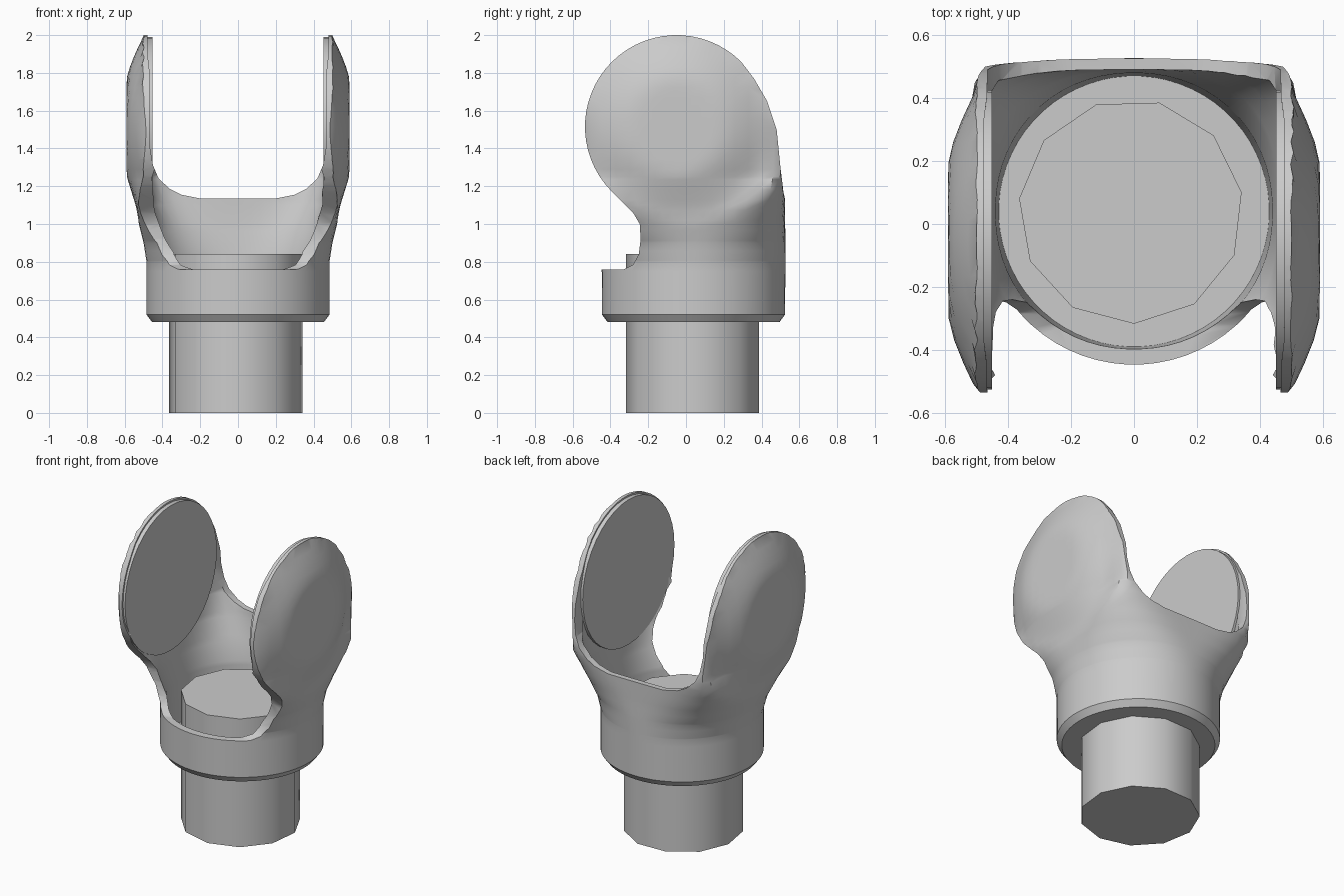
import bpy, bmesh, math
from mathutils import Matrix

if "Cube" in bpy.data.objects:
    bpy.data.objects.remove(bpy.data.objects["Cube"], do_unlink=True)

grey = bpy.data.materials.new("plain grey")
grey.use_nodes = True
GREY = (0.6, 0.6, 0.6, 1)
grey.diffuse_color = GREY
grey.node_tree.nodes["Principled BSDF"].inputs["Base Color"].default_value = GREY

EAR_Y, EAR_Z, EAR_R = -0.05, 1.515, 0.485


def finish(name, bm):
    bmesh.ops.recalc_face_normals(bm, faces=bm.faces)
    mesh = bpy.data.meshes.new(name)
    bm.to_mesh(mesh)
    bm.free()
    mesh.materials.append(grey)
    ob = bpy.data.objects.new(name, mesh)
    bpy.context.collection.objects.link(ob)
    return ob


def smooth(ob, degrees):
    bpy.ops.object.select_all(action='DESELECT')
    ob.select_set(True)
    bpy.context.view_layer.objects.active = ob
    bpy.ops.object.shade_smooth_by_angle(angle=math.radians(degrees))


def loft(name, keys, rings, limit=None, segments=64):
    """Stack of superellipses; each key is z, half width, half depth, centre y, power."""
    bm = bmesh.new()
    levels = [keys[0][0] + (keys[-1][0] - keys[0][0]) * i / rings for i in range(rings + 1)]
    levels = sorted(set(levels) | {k[0] for k in keys})
    loops = []
    for z in levels:
        lo, hi = next((p, q) for p, q in zip(keys, keys[1:]) if p[0] <= z <= q[0])
        f = (z - lo[0]) / (hi[0] - lo[0])
        a, b, cy, n = (p + (q - p) * f for p, q in zip(lo[1:], hi[1:]))
        loop = []
        for i in range(segments):
            t = math.tau * (i + 0.5) / segments
            c, s = math.cos(t), math.sin(t)
            r = (abs(c / a) ** n + abs(s / b) ** n) ** (-1 / n)
            x, y = r * c, cy + r * s
            if limit:
                x = math.copysign(min(abs(x), limit(y, z, a)), x)
            loop.append(bm.verts.new((x, y, z)))
        loops.append(loop)
    for p, q in zip(loops, loops[1:]):
        for i in range(segments):
            j = (i + 1) % segments
            bm.faces.new((p[i], p[j], q[j], q[i]))
    bm.faces.new(loops[0])
    bm.faces.new(loops[-1])
    return finish(name, bm)


def prism(name, outline, axis):
    """Outline extruded right through the model along x or y."""
    bm = bmesh.new()
    place = (lambda u, v: (-1, u, v)) if axis == 'x' else (lambda u, v: (u, -1, v))
    face = bm.faces.new([bm.verts.new(place(u, v)) for u, v in outline])
    new = bmesh.ops.extrude_face_region(bm, geom=[face])['geom']
    bmesh.ops.translate(bm, verts=[v for v in new if isinstance(v, bmesh.types.BMVert)],
                        vec=(2, 0, 0) if axis == 'x' else (0, 2, 0))
    return finish(name, bm)


def cut(ob, cutter, operation):
    mod = ob.modifiers.new("cut", 'BOOLEAN')
    mod.object, mod.operation, mod.solver = cutter, operation, 'EXACT'
    bpy.context.view_layer.objects.active = ob
    bpy.ops.object.modifier_apply(modifier=mod.name)
    cutter.hide_render = True
    bpy.data.objects.remove(cutter, do_unlink=True)


def cylinder(name, radius, depth, segments, matrix):
    bm = bmesh.new()
    bmesh.ops.create_cone(bm, cap_ends=True, segments=segments, radius1=radius,
                          radius2=radius, depth=depth, matrix=matrix)
    return finish(name, bm)


def ear_limit(y, z, width):
    """Domed outer face of the ears, fading into the neck below."""
    r = math.hypot(y - EAR_Y, z - EAR_Z)
    dome = max(0.495, 0.59 - 0.09 * (max(0, r - 0.25) / 0.23) ** 1.3)
    w = min(1, max(0, (z - 1.0) / 0.25))
    return width * (1 - w) + dome * w


# Yoke body: round collar flaring into a squared shell
yoke = loft("yoke_body", [
    (0.48, 0.455, 0.455, 0.04, 2), (0.52, 0.485, 0.485, 0.04, 2),
    (0.8, 0.485, 0.487, 0.04, 2), (0.9, 0.5, 0.492, 0.035, 2.2),
    (1.0, 0.525, 0.505, 0.02, 2.8), (1.1, 0.55, 0.525, 0.0, 3.8),
    (1.25, 0.59, 0.545, -0.02, 6), (2.1, 0.59, 0.56, -0.02, 8)], 30, ear_limit)

# Hollow inside
hollow = loft("hollow", [
    (0.55, 0.43, 0.43, 0.04, 2), (0.85, 0.44, 0.44, 0.04, 2.1),
    (1.0, 0.46, 0.46, 0.03, 2.8), (1.13, 0.475, 0.49, 0.0, 4.5),
    (1.25, 0.478, 0.51, -0.02, 8), (2.2, 0.478, 0.53, -0.02, 9)], 12)
cut(yoke, hollow, 'DIFFERENCE')

# Saddle between the ears
half = [(0.2, 1.135), (0.3, 1.155), (0.36, 1.185), (0.42, 1.24), (0.45, 1.31),
        (0.465, 1.4), (0.47, 2.3)]
cut(yoke, prism("saddle", half + [(-x, z) for x, z in reversed(half)], 'y'), 'DIFFERENCE')

# Side outline: round ears, open front, straight back
arc = [(EAR_Y + EAR_R * math.cos(math.radians(d)), EAR_Z + EAR_R * math.sin(math.radians(d)))
       for d in range(225, 40, -6)]
outline = [(0.6, 0.4), (-0.6, 0.4), (-0.6, 0.76), (-0.33, 0.76), (-0.28, 0.785),
           (-0.25, 0.84), (-0.24, 0.92), (-0.245, 1.0), (-0.28, 1.06), (-0.34, 1.12)]
outline += arc + [(0.36, 1.77), (0.43, 1.65), (0.48, 1.5), (0.5, 1.3), (0.515, 1.18), (0.6, 1.1)]
cut(yoke, prism("side_outline", outline, 'x'), 'INTERSECT')
smooth(yoke, 35)

# Round pads on the inner faces of the ears
for side, name in ((1, "left_ear_pad"), (-1, "right_ear_pad")):
    pad = cylinder(name, 0.475, 0.035, 40, Matrix.Translation((side * 0.469, EAR_Y, EAR_Z))
                   @ Matrix.Rotation(math.pi / 2, 4, 'Y'))
    smooth(pad, 35)

# Peg
peg = cylinder("peg", 0.357, 0.84, 11, Matrix.Translation((-0.01, 0.04, 0.42))
               @ Matrix.Rotation(math.radians(18), 4, 'Z'))
smooth(peg, 35)
